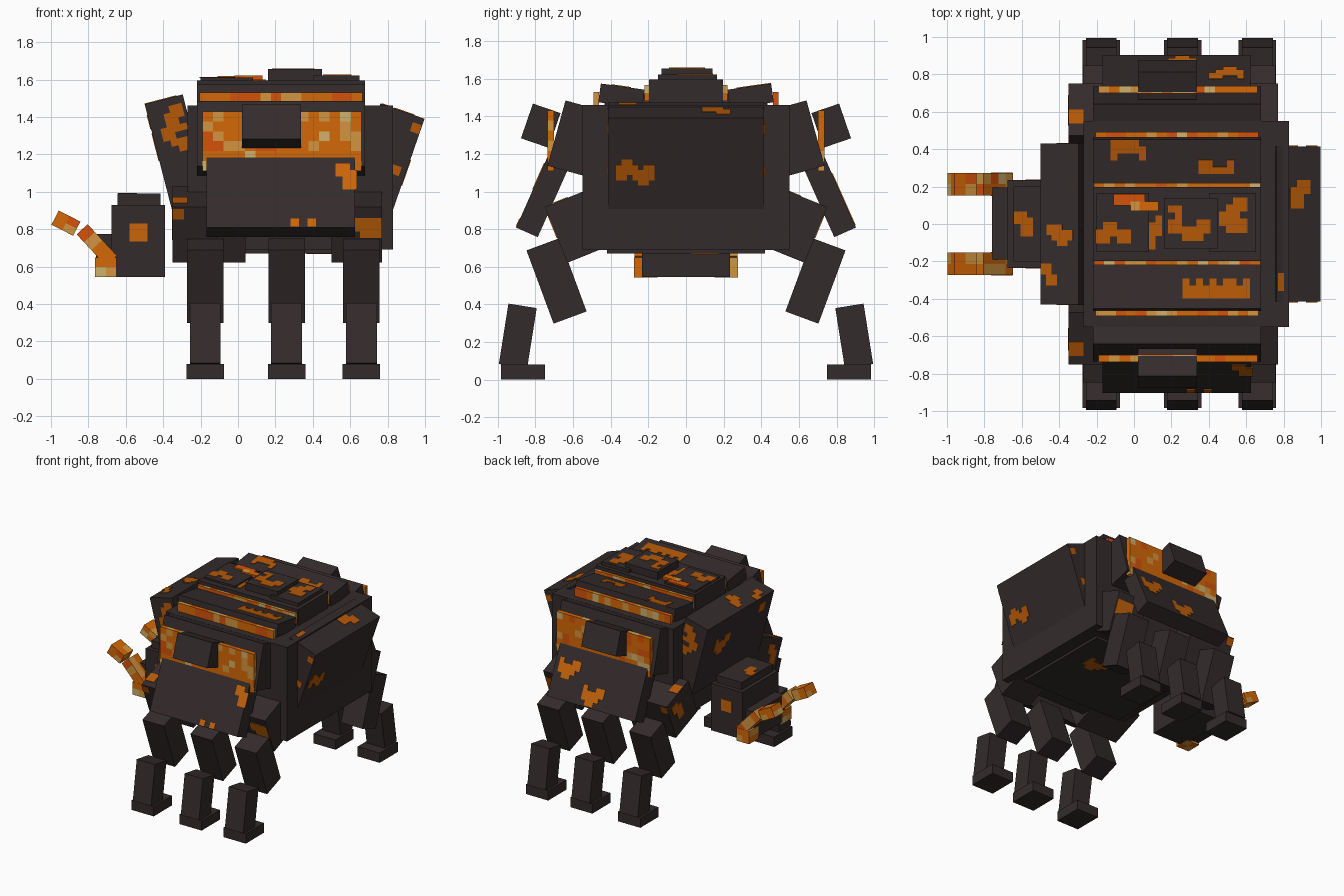
import bpy, bmesh, random
from math import radians
from mathutils import Vector

cube = bpy.data.objects.get("Cube")
if cube:
    bpy.data.objects.remove(cube, do_unlink=True)
random.seed(4)


def material(name, rgb):
    m = bpy.data.materials.new(name)
    m.use_nodes = True
    m.diffuse_color = (*rgb, 1)
    bsdf = m.node_tree.nodes["Principled BSDF"]
    bsdf.inputs["Base Color"].default_value = (*rgb, 1)
    bsdf.inputs["Roughness"].default_value = 0.9
    return m


ROCK = material("dark rock", (0.034, 0.024, 0.025))
CRACK = material("burnt orange", (0.46, 0.098, 0.002))
GLOW = material("bright orange", (0.58, 0.13, 0.003))
LAVA = [material("lava orange", (0.66, 0.14, 0.002)),
        material("lava red", (0.66, 0.085, 0.003)),
        material("lava gold", (0.65, 0.30, 0.05)),
        material("lava pale", (0.62, 0.44, 0.15))]


def add_block(bm, centre, size):
    verts = bmesh.ops.create_cube(bm, size=1)["verts"]
    for v in verts:
        v.co = Vector(c + a * s for c, a, s in zip(centre, v.co, size))


def finish(bm, name, loc, rot, mats):
    mesh = bpy.data.meshes.new(name)
    bm.to_mesh(mesh)
    bm.free()
    for m in mats:
        mesh.materials.append(m)
    obj = bpy.data.objects.new(name, mesh)
    obj.location = loc
    obj.rotation_euler = rot
    bpy.context.collection.objects.link(obj)
    return obj


def box(name, loc, size, tilt_x=0, tilt_y=0):
    bm = bmesh.new()
    add_block(bm, (0, 0, 0), size)
    obj = finish(bm, name, loc, (radians(tilt_x), radians(tilt_y), 0), [ROCK])
    obj["size"] = size
    return obj


def span(name, lo, hi):
    lo, hi = Vector(lo), Vector(hi)
    return box(name, (lo + hi) / 2, tuple(hi - lo))


def lava(name, loc, size, tilt_y=0, weights=(13, 3, 4, 1)):
    # box cut into square cells with a seeded mix of hot colours
    bm = bmesh.new()
    add_block(bm, (0, 0, 0), size)
    for axis in range(3):
        n = max(1, round(size[axis] / 0.055))
        normal = Vector((axis == 0, axis == 1, axis == 2))
        for i in range(1, n):
            bmesh.ops.bisect_plane(bm, geom=bm.verts[:] + bm.edges[:] + bm.faces[:],
                                   plane_co=normal * size[axis] * (i / n - 0.5), plane_no=normal)
    for f in bm.faces:
        f.material_index = random.choices(range(4), weights)[0]
    return finish(bm, name, loc, (0, radians(tilt_y), 0), LAVA)


def spot(part, axis, side, u, v, rows, cell=0.038, mat=CRACK):
    # thin plate of square cells lying on one face of a box
    lines = rows.split("/")
    ua, va = [a for a in range(3) if a != axis]
    bm = bmesh.new()
    for r, line in enumerate(lines):
        for c, ch in enumerate(line):
            if ch == "#":
                centre, size = [0] * 3, [cell] * 3
                centre[axis], size[axis] = side * (part["size"][axis] / 2 + 0.001), 0.006
                centre[ua] = u + (c - (len(line) - 1) / 2) * cell
                centre[va] = v - (r - (len(lines) - 1) / 2) * cell
                add_block(bm, centre, size)
    finish(bm, part.name + "_crack", part.location, part.rotation_euler, [mat])


BLOB = "##..#/#####/.####/..##."
ARCH = "####./#####/#...#"
HOOK = ".##/###/##./##."
COMB = "#.#.#.##.#/##########/##########"
DOT = "##/##"

# torso and belly
span("torso", (-0.27, -0.55, 0.69), (0.83, 0.55, 1.46))
belly = span("belly", (-0.20, -0.42, 0.67), (0.72, 0.42, 0.75))
spot(belly, 2, -1, 0.2, 0.1, BLOB)

# tilted end armour
tail = box("tail_plate", (0.791, 0, 1.176), (0.25, 0.83, 0.54), tilt_y=19.1)
spot(tail, 0, 1, -0.27, -0.035, ".##..../####.##/#######/##.####/....##.", 0.029)
spot(tail, 2, 1, 0.01, 0.16, HOOK)
spot(tail, 2, 1, -0.1, -0.31, "#/#/#", 0.032)
for s in (-1, 1):
    spot(tail, 1, s, 0.097, 0.207, DOT, 0.025)
    spot(tail, 1, s, 0.07, -0.04, DOT, 0.025)
neck_plate = box("neck_plate", (-0.323, 0, 1.206), (0.21, 0.86, 0.595), tilt_y=-14.5)
spot(neck_plate, 0, -1, 0.17, 0.06, BLOB)
spot(neck_plate, 0, -1, -0.30, 0.20, DOT)
spot(neck_plate, 2, 1, 0.0, -0.06, "###../#####/.####/..##.", 0.029)
spot(neck_plate, 2, 1, -0.06, -0.27, "##./##./.##/.##", 0.03)
for s in (-1, 1):
    spot(neck_plate, 1, s, 0.015, 0.13, "..##/.###/.##./####/##../.###/..##", 0.036)

# armour and legs on both long sides
for s, side in ((-1, "front"), (1, "back")):
    m = -s  # tilts below are given for the front side
    box(side + "_shoulder", (0.23, s * 0.592, 1.284), (0.9, 0.2, 0.36), tilt_x=-15.5 * m)
    lava(side + "_lava_panel", (0.235, s * 0.719, 1.27), (0.85, 0.036, 0.32))
    flap = box(side + "_flap", (0.229, s * 0.753, 0.991), (0.795, 0.126, 0.455), tilt_x=-24 * m)
    box(side + "_visor", (0.179, s * 0.772, 1.35), (0.315, 0.155, 0.195), tilt_x=-19 * m)
    if s < 0:
        spot(flap, 1, s, 0.35, 0.07, "##./###/.##/.##", mat=GLOW)
        spot(flap, 1, s, 0.12, -0.2, "#.#", 0.045, GLOW)
    else:
        spot(flap, 1, s, 0.265, 0.01, BLOB, mat=GLOW)
        spot(flap, 1, s, 0.01, -0.14, BLOB, mat=GLOW)

    # haunches
    for end, lo, hi in (("neck", -0.35, 0.04), ("tail", 0.5, 0.77)):
        haunch = box(f"{side}_{end}_haunch", ((lo + hi) / 2, s * 0.551, 0.826),
                     (hi - lo, 0.3, 0.32), tilt_x=22 * m)
        if end == "tail":
            spot(haunch, 1, s, 0.055, 0.04, "####/####/.###", mat=GLOW)
        else:
            spot(haunch, 1, s, -0.165, 0.12, DOT, 0.03)
            spot(haunch, 0, -1, s * 0.05, 0.03, HOOK)
            spot(haunch, 2, 1, -0.155, 0.06 * s - 0.05 - 0.05 * s, DOT, 0.04)

    # three jointed legs
    for i, x in enumerate((-0.175, 0.26, 0.66)):
        tag = f"{side}_leg_{i + 1}"
        box(tag + "_thigh", (x, s * 0.688, 0.525), (0.195, 0.187, 0.415), tilt_x=20.3 * m)
        box(tag + "_shin", (x, s * 0.894, 0.232), (0.165, 0.152, 0.325), tilt_x=-9 * m)
        box(tag + "_foot", (x, s * 0.867, 0.04), (0.2, 0.235, 0.08))

    # back slabs with glowing seams
    slab = box(side + "_slab", (0.23, s * 0.343, 1.508), (0.9, 0.235, 0.1), tilt_x=-8 * m)
    if s < 0:
        spot(slab, 2, 1, 0.21, -0.01, COMB, 0.036)
    else:
        spot(slab, 2, 1, -0.26, 0.06, ARCH)
        spot(slab, 2, 1, 0.21, -0.03, "##..#/#####")
    seam = (7, 4, 4, 1)
    lava(side + "_outer_seam", (0.23, s * 0.477, 1.495), (0.87, 0.03, 0.07), weights=seam)
    lava(side + "_inner_seam", (0.23, s * 0.208, 1.525), (0.89, 0.024, 0.085), weights=seam)

# middle ridge
ridge = span("ridge", (-0.22, -0.197, 1.44), (0.68, 0.197, 1.595))
spot(ridge, 2, 1, -0.115, -0.045, ".#/##/##/#./#.", 0.036)
tile = span("neck_tile", (-0.2, -0.15, 1.58), (0.08, 0.165, 1.61))
spot(tile, 2, 1, -0.05, -0.055, ".##../#####/##.##")
tile = span("tail_tile", (0.4, -0.15, 1.58), (0.65, 0.165, 1.622))
spot(tile, 2, 1, 0.005, 0.04, "..##/.###/###./####/.###")
tile = span("crown_tile", (0.16, -0.13, 1.58), (0.45, 0.14, 1.655))
spot(tile, 2, 1, -0.01, 0, "##..../.#..../##..##/######/..###.")
for lo, hi in (((-0.11, 0.1, 1.6), (0.06, 0.16, 1.62)), ((-0.02, 0.07, 1.6), (0.13, 0.12, 1.622))):
    lo, hi = Vector(lo), Vector(hi)
    lava("ridge_ember", (lo + hi) / 2, tuple(hi - lo), weights=(5, 6, 1, 0))

# head with glowing eyes
head = span("head", (-0.675, -0.235, 0.545), (-0.39, 0.235, 0.93))
cap = span("head_cap", (-0.645, -0.2, 0.92), (-0.415, 0.2, 0.99))
span("snout", (-0.76, -0.19, 0.56), (-0.66, 0.195, 0.775))
spot(cap, 2, 1, -0.06, 0, "##./###/.##/.##", 0.034)
for s in (-1, 1):
    spot(head, 1, s, 0, 0.045, "#", 0.095, GLOW)

# curved tusks
hot = (8, 2, 5, 1)
for s, side in ((-1, "front"), (1, "back")):
    y = s * 0.213
    lava(side + "_tusk_root", (-0.707, y, 0.597), (0.115, 0.125, 0.105), weights=hot)
    lava(side + "_tusk_middle", (-0.755, y, 0.715), (0.23, 0.122, 0.08), 47, hot)
    lava(side + "_tusk_tip", (-0.92, y, 0.832), (0.13, 0.12, 0.085), 27, hot)
